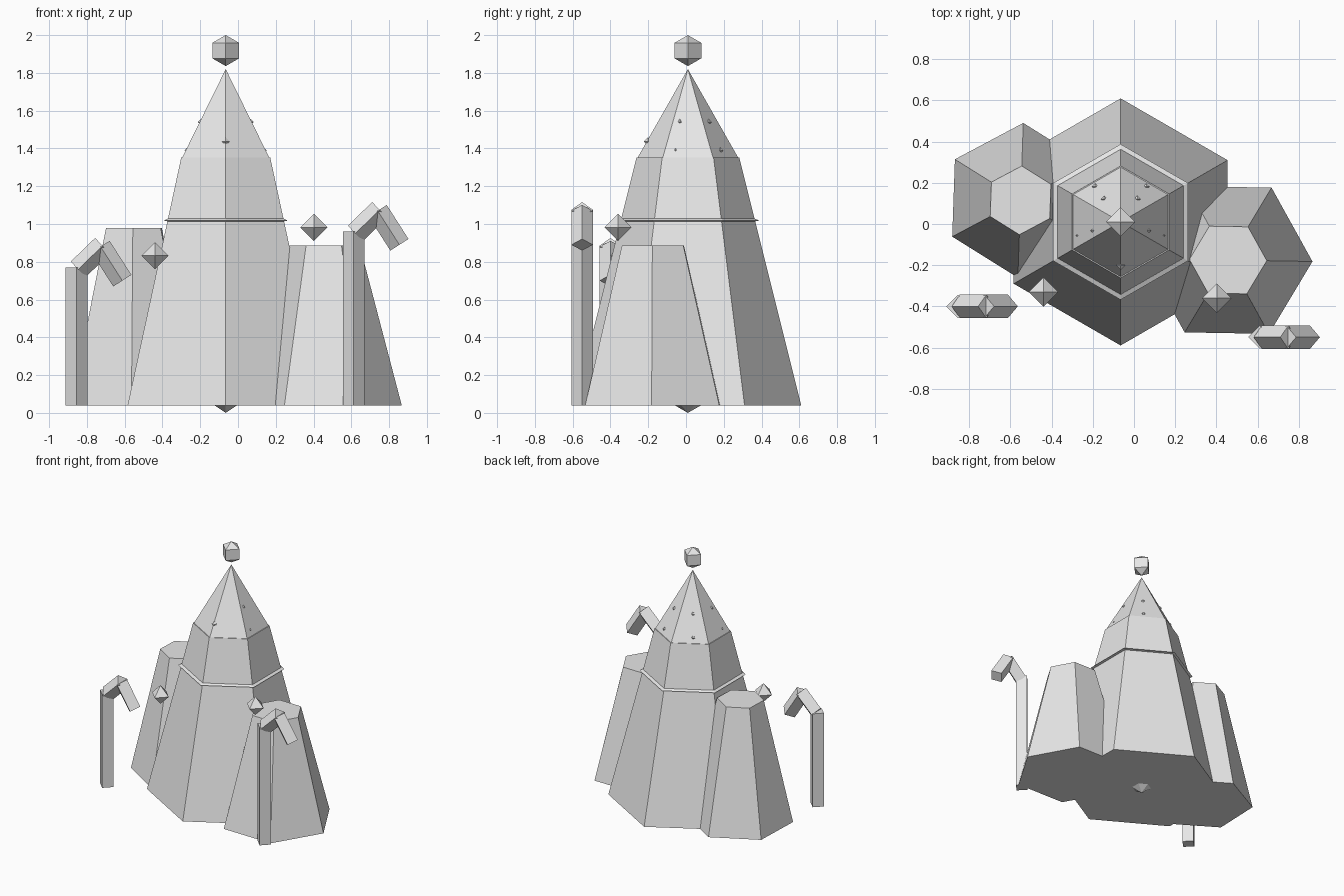
import bpy, bmesh, math
from mathutils import Vector

if "Cube" in bpy.data.objects:
    bpy.data.objects.remove(bpy.data.objects["Cube"])

grey = bpy.data.materials.new("light grey")
grey.diffuse_color = (0.8, 0.8, 0.8, 1)
grey.use_nodes = True
grey.node_tree.nodes["Principled BSDF"].inputs["Base Color"].default_value = grey.diffuse_color

CX, CY = -0.065, 0.01   # centre of the main peak


def lathe(name, profile, sides, loc, angle=0.0, axis=(0, 0, 1)):
    """Low-poly solid of revolution; profile is (radius, height) from bottom to top."""
    bm = bmesh.new()
    rings = []
    for r, z in profile:
        if r == 0:
            rings.append([bm.verts.new((0, 0, z))] * sides)
        else:
            rings.append([bm.verts.new((r * math.cos(angle + math.tau * i / sides),
                                        r * math.sin(angle + math.tau * i / sides), z))
                          for i in range(sides)])
    for a, b in zip(rings, rings[1:]):
        for i in range(sides):
            j = (i + 1) % sides
            bm.faces.new(list(dict.fromkeys((a[i], a[j], b[j], b[i]))))
    for ring in (rings[0], rings[-1]):
        if ring[0] is not ring[1]:
            bm.faces.new(ring)
    bmesh.ops.recalc_face_normals(bm, faces=bm.faces)
    me = bpy.data.meshes.new(name)
    bm.to_mesh(me)
    bm.free()
    me.materials.append(grey)
    ob = bpy.data.objects.new(name, me)
    ob.location = loc
    # tilt in the xz plane only, so cross-section corners stay aligned
    ob.rotation_euler = (0, math.atan2(axis[0], axis[2]), 0)
    bpy.context.collection.objects.link(ob)
    return ob


def ball(name, r, sides, loc, angle=0.0):
    c, h = r * math.cos(math.pi / 6), r / 2
    return lathe(name, [(0, -r), (c, -h), (c, h), (0, r)], sides, loc, angle)


def gem(name, r, loc):
    return lathe(name, [(0, -r), (r, 0), (0, r)], 4, loc)


def bar(name, a, b, r=0.057):
    a, b = Vector(a), Vector(b)
    d = b - a
    return lathe(name, [(r, 0), (r, d.length)], 4, a, 0, d)


# main peak, ledge band and pointed cap
up = math.pi / 2
lathe("main_peak", [(0.6, 0.04), (0.272, 1.352)], 6, (CX, CY, 0), up)
lathe("ledge_band", [(0.35, 1.013), (0.378, 1.018), (0.355, 1.028)], 6, (CX, CY, 0), up)
lathe("peak_cap", [(0.267, 1.35), (0, 1.82)], 6, (CX, CY, 0), up)

# side rocks
lathe("left_rock", [(0.376, 0.04), (0.167, 0.98)], 6, (-0.551, 0.115, 0), math.radians(88))
lathe("right_rock", [(0.41, 0.04), (0.188, 0.885)], 6, (0.457, -0.175, 0), math.radians(-1))

# ball floating on the tip, and the one poking out underneath
ball("top_ball", 0.082, 4, (CX, CY, 1.918))
ball("bottom_ball", 0.09, 6, (CX, CY, 0.09), up)

# hovering gems
gem("left_gem", 0.072, (-0.44, -0.33, 0.832))
gem("right_gem", 0.072, (0.402, -0.36, 0.982))

# hooked poles
for side, dx, y, dz in (("left", 0, -0.4, 0), ("right", 1.467, -0.55, 0.19)):
    x = -0.855 + dx
    bar(side + "_pole", (x, y, 0.04), (x, y, 0.77 + dz))
    bar(side + "_hook_rise", (-0.846 + dx, y, 0.76 + dz), (-0.717 + dx, y, 0.885 + dz))
    bar(side + "_hook_drop", (-0.7275 + dx, y, 0.88 + dz), (-0.6125 + dx, y, 0.70 + dz))

# tiny studs: two rows of five around the cap
for row, (r, z) in enumerate(((0.138, 1.54), (0.212, 1.39))):
    for i in range(5):
        a = math.radians(54 + 72 * i)
        gem(f"stud_{row}_{i}", 0.016, (CX + r * math.cos(a), CY + r * math.sin(a), z))
gem("front_stud", 0.022, (CX, CY - 0.212, 1.437))
